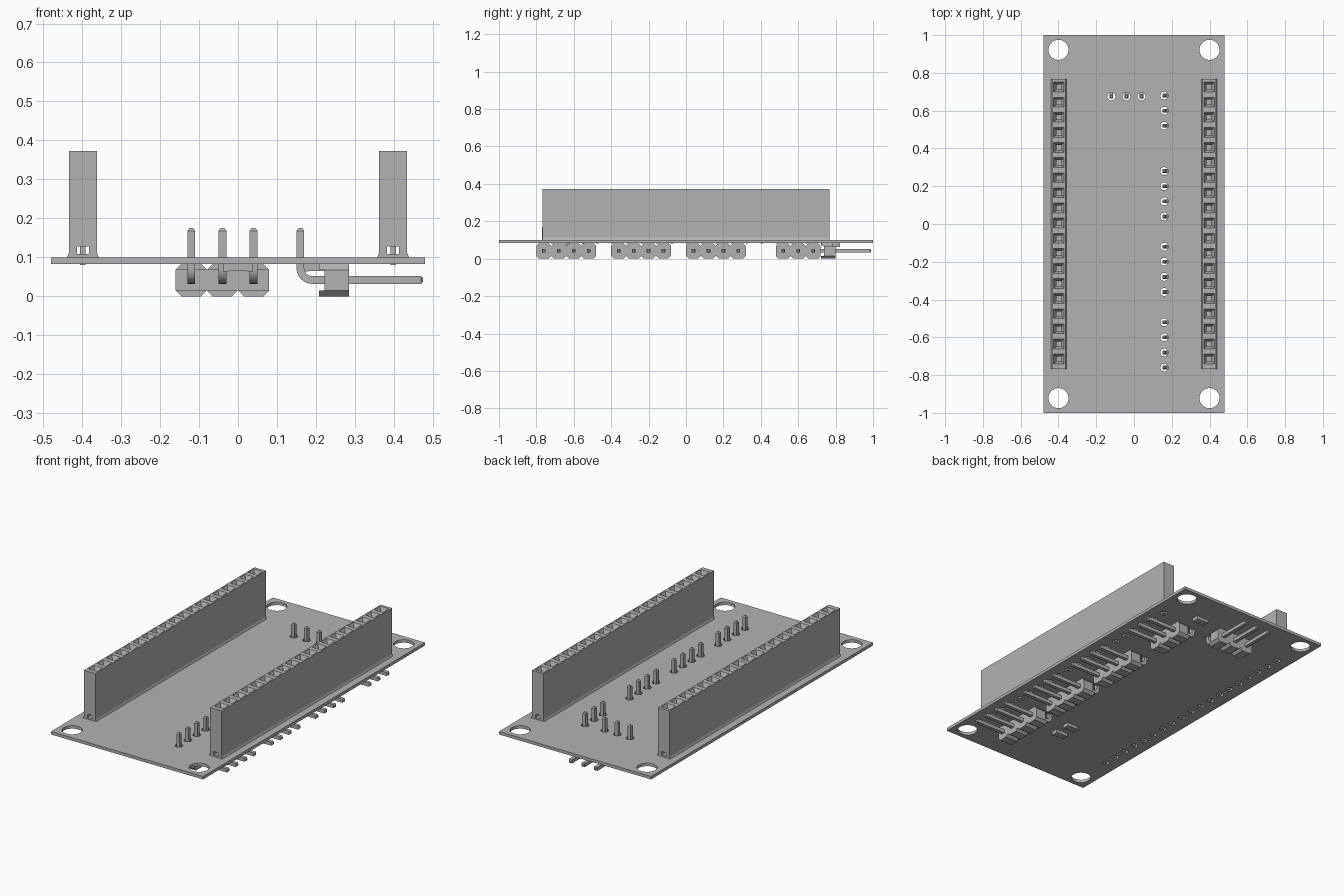
import bpy, bmesh, math
from mathutils import Matrix

if "Cube" in bpy.data.objects:
    bpy.data.objects.remove(bpy.data.objects["Cube"])

grey = bpy.data.materials.new("plain_grey")
grey.use_nodes = True
colour = (0.45, 0.45, 0.45, 1)
grey.diffuse_color = colour
grey.node_tree.nodes["Principled BSDF"].inputs["Base Color"].default_value = colour

PITCH = 0.08
BOARD_LOW, BOARD_TOP = 0.083, 0.10


def finish(name, bm, smooth=False):
    bmesh.ops.recalc_face_normals(bm, faces=bm.faces)
    mesh = bpy.data.meshes.new(name)
    bm.to_mesh(mesh)
    bm.free()
    mesh.materials.append(grey)
    obj = bpy.data.objects.new(name, mesh)
    bpy.context.collection.objects.link(obj)
    if smooth:
        smooth_object(obj)
    return obj


def smooth_object(obj):
    bpy.ops.object.select_all(action="DESELECT")
    obj.select_set(True)
    bpy.context.view_layer.objects.active = obj
    bpy.ops.object.shade_smooth_by_angle(angle=math.radians(30))


def bridge(bm, rings, cap_start=True, cap_end=True):
    """Join successive vertex rings with quads."""
    loops = [[bm.verts.new(p) for p in ring] for ring in rings]
    for a, b in zip(loops, loops[1:]):
        for i in range(len(a)):
            j = (i + 1) % len(a)
            bm.faces.new((a[i], a[j], b[j], b[i]))
    if cap_start:
        bm.faces.new(loops[0][::-1])
    if cap_end:
        bm.faces.new(loops[-1])


def box(bm, x0, x1, y0, y1, z0, z1):
    bridge(bm, [[(x0, y0, z), (x1, y0, z), (x1, y1, z), (x0, y1, z)] for z in (z0, z1)])


def cylinder(bm, x, y, radius, segments):
    bmesh.ops.create_cone(bm, cap_ends=True, segments=segments, radius1=radius,
                          radius2=radius, depth=0.1,
                          matrix=Matrix.Translation((x, y, 0.09)))


# Angled pin headers: name, axis mapping, first pin, pin count
def side(u, v, z):
    return (0.16 + u, v, z)


def rear(u, v, z):
    return (v, 0.675 + u, z)


headers = [("pin_header_front", side, -0.76, 4), ("pin_header_middle", side, -0.36, 4),
           ("pin_header_center", side, 0.04, 4), ("pin_header_side_back", side, 0.52, 3),
           ("pin_header_rear", rear, -0.12, 3)]
socket_ys = [0.725 - PITCH * i for i in range(19)]

# Circuit board with mounting holes and pin holes
bm = bmesh.new()
box(bm, -0.48, 0.48, -1, 1, BOARD_LOW, BOARD_TOP)
board = finish("circuit_board", bm)
bm = bmesh.new()
for sx in (-1, 1):
    for sy in (-1, 1):
        cylinder(bm, 0.4 * sx, 0.922 * sy, 0.053, 48)
    for y in socket_ys:
        cylinder(bm, 0.4 * sx, y, 0.019, 16)
for name, place, first, count in headers:
    for i in range(count):
        x, y, z = place(0, first + PITCH * i, 0)
        cylinder(bm, x, y, 0.021, 16)
cutter = finish("hole_cutter", bm)
cutter.hide_render = True
cut = board.modifiers.new("holes", "BOOLEAN")
cut.operation, cut.solver, cut.object = "DIFFERENCE", "EXACT", cutter
bpy.context.view_layer.objects.active = board
bpy.ops.object.modifier_apply(modifier=cut.name)
bpy.data.objects.remove(cutter)
smooth_object(board)


# Tall socket strips
def socket_strip(name, cx):
    bm = bmesh.new()
    end, top, half = 0.768, 0.373, 0.036

    # outer shell: flared foot, open top, channel along the length
    outline = [(half, top), (half, 0.112), (0.041, BOARD_TOP), (-0.041, BOARD_TOP),
               (-half, 0.112), (-half, top)]
    front = [(cx + x, -end, z) for x, z in outline]
    back = [(cx + x, end, z) for x, z in outline]
    a, b = [[bm.verts.new(p) for p in r] for r in (front, back)]
    for i in range(len(a) - 1):
        bm.faces.new((a[i], a[i + 1], b[i + 1], b[i]))
    lo, hi, w = 0.108, 0.128, 0.015
    for y, o in ((-end, a), (end, b)):
        c = [bm.verts.new((cx + x, y, z)) for x, z in ((w, hi), (w, lo), (-w, lo), (-w, hi))]
        bm.faces.new((o[0], o[1], o[2], c[1], c[0]))
        bm.faces.new((o[2], o[3], c[2], c[1]))
        bm.faces.new((o[3], o[4], o[5], c[3], c[2]))
        bm.faces.new((o[5], o[0], c[0], c[3]))
        if y < 0:
            near = c
    for i in range(4):
        j = (i + 1) % 4
        bm.faces.new((near[i], near[j], c[j], c[i]))

    # funnel-shaped openings, one per contact
    for y in socket_ys:
        y0 = -end if y == socket_ys[-1] else y - PITCH / 2
        y1 = end if y == socket_ys[0] else y + PITCH / 2
        levels = [(half, y0, y1, top), (0.028, y - 0.026, y + 0.026, top),
                  (0.013, y - 0.013, y + 0.013, top - 0.03),
                  (0.013, y - 0.013, y + 0.013, top - 0.2)]
        bridge(bm, [[(cx - h, p, z), (cx + h, p, z), (cx + h, q, z), (cx - h, q, z)]
                    for h, p, q, z in levels], cap_start=False)
    bmesh.ops.remove_doubles(bm, verts=bm.verts, dist=0.0001)
    finish(name, bm)

    # contact tails through the board
    bm = bmesh.new()
    for y in socket_ys:
        box(bm, cx - 0.007, cx + 0.007, y - 0.007, y + 0.007, 0.08, 0.14)
    finish(name + "_contacts", bm)


socket_strip("socket_strip_left", 0.398)
socket_strip("socket_strip_right", -0.398)


# Angled pin headers: notched plastic body with lips, bent square pins
def pin_path():
    """Points as (u, z, normal angle, half size)."""
    r, low, size = 0.03, 0.042, 0.01
    path = [(0, 0.175, 0, 0.005), (0, 0.168, 0, size)]
    for i in range(7):
        a = math.pi / 2 * i / 6
        path.append((r - r * math.cos(a), low + r - r * math.sin(a), a, size))
    return path + [(0.309, low, math.pi / 2, size), (0.315, low, math.pi / 2, 0.005)]


def pin_header(name, place, first, count):
    bm = bmesh.new()
    h, c, top = PITCH / 2, 0.015, BOARD_LOW
    lower, upper = [], []
    for i in range(count):
        v = first + PITCH * i
        lower += [(v - h, c), (v - h + c, 0), (v + h - c, 0)]
        upper += [(v - h, top - c), (v - h + c, top), (v + h - c, top)]
    last = first + PITCH * (count - 1) + h
    outline = lower + [(last, c), (last, top - c)] + upper[::-1]
    bridge(bm, [[place(u, v, z) for v, z in outline] for u in (0.062, 0.125)])
    for i in range(count):
        v = first + PITCH * i
        for edge, inner in ((0, c), (top, top - c)):
            lip = [(v - h + c, edge), (v + h - c, edge), (v + h, inner), (v - h, inner)]
            bridge(bm, [[place(u, p, z) for p, z in lip] for u in (0.048, 0.062)])
    finish(name + "_body", bm)

    bm = bmesh.new()
    for i in range(count):
        v = first + PITCH * i
        rings = []
        for u, z, a, s in pin_path():
            nu, nz = s * math.cos(a), s * math.sin(a)
            rings.append([place(u + k * nu, v + m * s, z + k * nz)
                          for k, m in ((-1, -1), (1, -1), (1, 1), (-1, 1))])
        bridge(bm, rings)
    finish(name + "_pins", bm, smooth=True)


for header in headers:
    pin_header(*header)

# Small chip components under the board
for name, x, y in (("chip_front", 0, -0.625), ("chip_middle", 0, -0.53),
                   ("chip_back", 0.205, 0.803)):
    bm = bmesh.new()
    box(bm, x - 0.025, x + 0.025, y - 0.019, y + 0.019, 0.065, BOARD_LOW)
    for s in (-1, 1):
        x0, x1 = sorted((x + s * 0.025, x + s * 0.038))
        box(bm, x0, x1, y - 0.02, y + 0.02, 0.063, BOARD_LOW)
    finish(name, bm)
